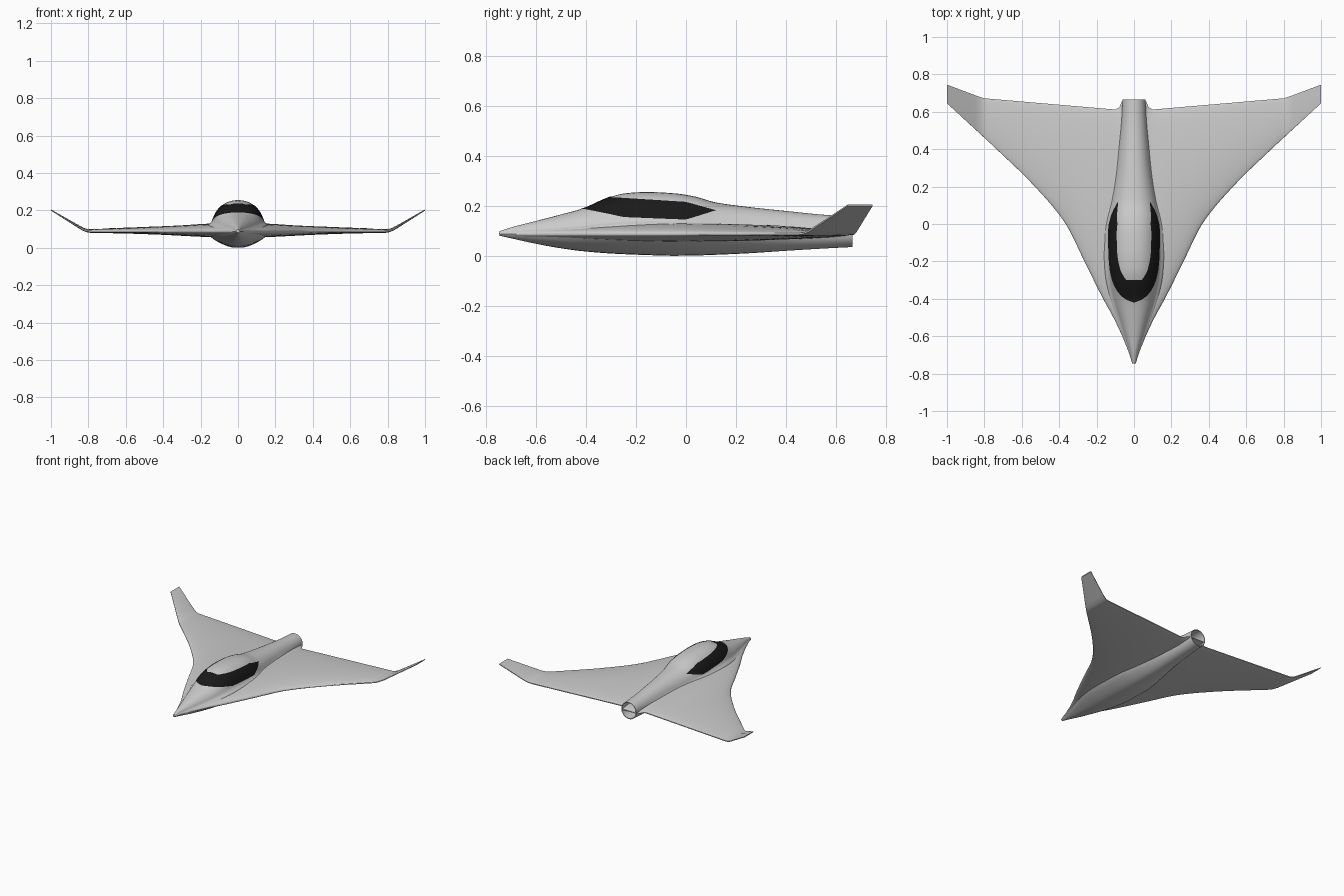
import bpy, bmesh, math

if "Cube" in bpy.data.objects:
    bpy.data.objects.remove(bpy.data.objects["Cube"])


def curve(table, x, col=1):
    """Smooth interpolation through table rows (x, value, ...)."""
    n = len(table)
    if x <= table[0][0]:
        return table[0][col]
    if x >= table[-1][0]:
        return table[-1][col]
    i = max(j for j in range(n - 1) if table[j][0] <= x)

    def slope(j):
        d = [(table[k + 1][col] - table[k][col]) / (table[k + 1][0] - table[k][0])
             for k in (j - 1, j) if 0 <= k < n - 1]
        if len(d) == 2 and d[0] * d[1] <= 0:
            return 0.0
        return d[0] if len(d) == 1 else 2 * d[0] * d[1] / (d[0] + d[1])
    a, b = table[i], table[i + 1]
    h = b[0] - a[0]
    t = (x - a[0]) / h
    return ((2*t**3 - 3*t*t + 1) * a[col] + (t**3 - 2*t*t + t) * h * slope(i)
            + (3*t*t - 2*t**3) * b[col] + (t**3 - t*t) * h * slope(i + 1))


def linear(table, x):
    for a, b in zip(table, table[1:]):
        if x <= b[0]:
            return a[1] + (b[1] - a[1]) * max(0, (x - a[0]) / (b[0] - a[0]))
    return table[-1][1]


def grid_object(name, rows, closed=False, caps=(), color=None):
    """Skin rows of points, then mirror across x = 0."""
    bm = bmesh.new()
    vs = [[bm.verts.new(p) for p in row] for row in rows]
    m = len(rows[0])
    for a, b in zip(vs, vs[1:]):
        for j in range(m if closed else m - 1):
            k = (j + 1) % m
            bm.faces.new((a[j], a[k], b[k], b[j]))
    for c in caps:
        bm.faces.new(vs[c])
    bmesh.ops.remove_doubles(bm, verts=bm.verts, dist=1e-5)
    bmesh.ops.recalc_face_normals(bm, faces=bm.faces)
    # open skins must face outward (up)
    if not closed and name != "fuselage" and sum(f.normal.z for f in bm.faces) < 0:
        bmesh.ops.reverse_faces(bm, faces=bm.faces)
    mesh = bpy.data.meshes.new(name)
    bm.to_mesh(mesh)
    bm.free()
    ob = bpy.data.objects.new(name, mesh)
    bpy.context.collection.objects.link(ob)
    mod = ob.modifiers.new("mirror", 'MIRROR')
    mod.use_clip = True
    if color:
        mat = bpy.data.materials.new(name)
        mat.diffuse_color = color
        mat.use_nodes = True
        mat.node_tree.nodes["Principled BSDF"].inputs["Base Color"].default_value = mat.diffuse_color
        mesh.materials.append(mat)
    bpy.ops.object.select_all(action='DESELECT')
    bpy.context.view_layer.objects.active = ob
    ob.select_set(True)
    bpy.ops.object.shade_smooth_by_angle(angle=math.radians(40))
    return ob


# Fuselage: y, half width, top z, bottom z
BODY = [(-.745, .008, .098, .080), (-.7, .018, .113, .070), (-.6, .048, .139, .048),
        (-.5, .077, .165, .030), (-.41, .103, .190, .018), (-.3, .125, .236, .009),
        (-.24, .131, .250, .006), (-.16, .135, .255, .003), (-.05, .135, .250, 0),
        (.03, .129, .238, .001), (.12, .114, .213, .004), (.25, .094, .195, .010),
        (.4, .079, .179, .020), (.55, .067, .164, .029), (.665, .061, .157, .035)]
# Half section with flared foot: index, u, v
UPPER = [(0, 0, 1), (1, .2, .985), (2, .4, .94), (3, .6, .85), (4, .8, .69), (5, .93, .52),
         (6, 1, .38), (7, 1.07, .29), (8, 1.18, .22), (9, 1.3, 0)]
LOWER = [(9, 1.3, 0), (10, 1.0, .45), (11, .75, .68), (12, .5, .86), (13, .25, .97), (14, 0, 1)]


def body_point(y, s, grow=1.0):
    b, top, bot = (curve(BODY, y, c) for c in (1, 2, 3))
    k = min(1, max(0, (y - .15) / .47))
    k = k * k * (3 - 2 * k)                       # section turns round at the tail
    z0 = .088 + .008 * k
    tab = UPPER if s <= 9 else LOWER
    a = s / 9 * math.pi / 2 if s <= 9 else (14 - s) / 5 * math.pi / 2
    u = curve(tab, s, 1) * (1 - k) + math.sin(a) * k
    v = curve(tab, s, 2) * (1 - k) + math.cos(a) * k
    dz = (top - z0) if s <= 9 else (bot - z0)
    return (u * b * grow, y, z0 + v * dz * grow)


N = 70
ys = [-.745 + 1.41 * i / N for i in range(N + 1)]
ss = [i / 2 for i in range(29)]
rows = [[(0, -.747, .089)] * len(ss)] + [[body_point(y, s) for s in ss] for y in ys]
# open exhaust pipe in the tail
for y, g in ((.665, .93), (.45, .85), (.45, .001)):
    rows.append([(p[0] * g, y, .096 + (p[2] - .096) * g) for p in rows[N + 1]])
grid_object("fuselage", rows)

# Wing planform and thickness, by span position x
LEAD = [(0, -.735), (.025, -.69), (.065, -.595), (.11, -.5), (.165, -.4), (.265, -.2),
        (.365, 0), (.53, .2), (.735, .4), (.9, .553), (1, .645)]
TRAIL = [(0, .655), (.065, .655), (.078, .625), (.1, .612), (.8, .672), (.84, .685), (1, .745)]
MID = [(0, .087), (.79, .087), (.81, .09), (.835, .1), (1, .201)]
THICK = [(0, .044, .032), (.15, .042, .030), (.3, .033, .023), (.4, .028, .018),
         (.6, .019, .011), (.8, .012, .007), (1, .004, .003)]


def wing_z(x, t, side):
    shape = max(0, math.sin(math.pi * min(1, max(0, t)) ** .85)) ** .6
    th = curve(THICK, x, 1 if side > 0 else 2)
    return linear(MID, x) + side * (.003 + (th - .003) * shape)


def wing_row(x):
    le, te = curve(LEAD, x), linear(TRAIL, x)
    ts = [(1 - math.cos(math.pi * i / 24)) / 2 for i in range(25)]
    up = [(x, le + (te - le) * t, wing_z(x, t, 1)) for t in ts]
    low = [(x, le + (te - le) * t, wing_z(x, t, -1)) for t in reversed(ts)]
    return up + low


xs = [0, .02, .04, .055, .065, .07, .078, .09] + [.1 + .02 * i for i in range(35)]
xs += [.79, .80, .81, .82, .835, .85] + [.88 + .03 * i for i in range(5)]
xs = sorted(set(round(x, 4) for x in xs))
grid_object("wing", [wing_row(x) for x in xs], closed=True, caps=(-1,))


# Dark wraparound cockpit glass, conforming to the fuselage
def level(y, z):
    lo, hi = 0.0, 8.0
    for _ in range(30):
        m = (lo + hi) / 2
        lo, hi = (m, hi) if body_point(y, m)[2] > z else (lo, m)
    return lo


GLASS_LOW = [(-.42, .189), (-.3, .165), (-.25, .154), (0, .144), (.12, .181)]
GLASS_HIGH = [(-.301, .3), (-.299, .2305), (-.27, .231), (0, .214), (.12, .181)]
gy = [-.42 + .012 * i for i in range(11)] + [-.301, -.299] + [-.29 + .0205 * i for i in range(21)]
rows = []
for y in sorted(gy):
    a = level(y, linear(GLASS_LOW, y))
    h = linear(GLASS_HIGH, y)
    b = 0 if y < -.3 else level(y, h)
    rows.append([body_point(y, b + (a - b) * j / 12, 1.012) for j in range(13)])
grid_object("cockpit_glass", rows, color=(.01, .01, .01, 1))

# Darker grey stripe on the upper wing: x, front y, rear y
STRIPE_FRONT = [(.085, .32), (.12, .325), (.27, .345), (.81, .538), (.97, .668)]
STRIPE_REAR = [(.085, .46), (.81, .555), (.97, .676)]
rows = []
for x in [v for v in xs if .085 < v < .97]:
    f, r = linear(STRIPE_FRONT, x), linear(STRIPE_REAR, x)
    le, te = curve(LEAD, x), linear(TRAIL, x)
    pts = [f + (r - f) * j / 6 for j in range(7)]
    rows.append([(x, y, wing_z(x, (y - le) / (te - le), 1) + .0015) for y in pts])
grid_object("wing_stripe", rows, color=(.55, .55, .55, 1))
